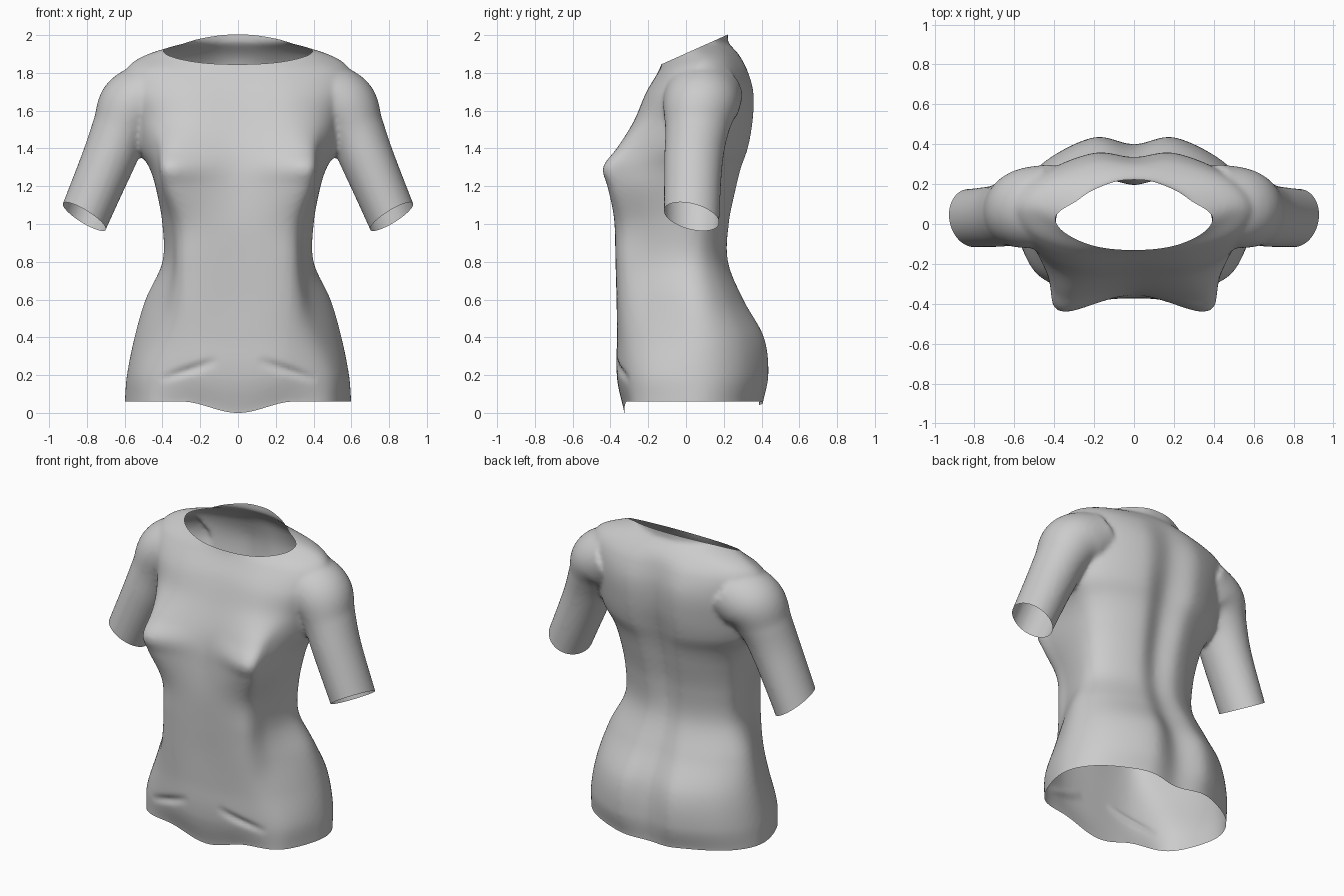
import bpy, bmesh, math
from mathutils import Vector

if "Cube" in bpy.data.objects:
    bpy.data.objects.remove(bpy.data.objects["Cube"])

# Torso rows: z, front centre y, front corner x/y, front side x/y,
# half width and its y, back lobe y, back centre y
TORSO = [
    (0.06, -.325, .30, -.31, .50, -.235, .60, .05, .400, .385),
    (0.20, -.365, .28, -.345, .50, -.23, .588, .06, .432, .400),
    (0.40, -.365, .28, -.345, .44, -.22, .548, .06, .410, .370),
    (0.60, -.365, .28, -.35, .39, -.20, .490, .04, .300, .280),
    (0.80, -.370, .28, -.355, .35, -.20, .400, .02, .220, .205),
    (1.00, -.372, .28, -.365, .36, -.22, .400, .02, .225, .200),
    (1.20, -.360, .34, -.415, .41, -.28, .435, .03, .265, .235),
    (1.30, -.350, .36, -.440, .425, -.28, .47, .04, .290, .260),
    (1.40, -.325, .34, -.365, .44, -.24, .53, .05, .325, .290),
    (1.55, -.265, .30, -.265, .48, -.15, .56, .06, .350, .325),
    (1.70, -.205, .30, -.20, .52, -.10, .585, .07, .352, .335),
    (1.82, -.140, .28, -.125, .50, -.05, .59, .08, .315, .315),
    (1.89, -.120, .22, -.08, .40, -.01, .50, .09, .270, .285),
    (1.96, -.120, .14, -.10, .24, -.03, .285, .06, .210, .222),
]
# Sleeve rows: path parameter, centre x, y, z, radius, depth radius
SLEEVE = [
    (0, .42, .09, 1.69, .18, .21),
    (1, .55, .08, 1.62, .19, .20),
    (2, .62, .06, 1.50, .155, .17),
    (3, .69, .04, 1.33, .142, .155),
    (4, .815, .03, 1.035, .132, .147),
    (4.4, .865, .03, .915, .132, .147),
]


def sample(rows, t):
    """Smooth curve through rows whose first entry is the parameter."""
    n = len(rows)
    i = max(k for k in range(n - 1) if rows[k][0] <= t or k == 0)

    def slope(k, c):
        a, b = rows[max(k - 1, 0)], rows[min(k + 1, n - 1)]
        return (b[c] - a[c]) / (b[0] - a[0])
    a, b = rows[i], rows[i + 1]
    h = b[0] - a[0]
    u = (t - a[0]) / h
    out = [t]
    for c in range(1, len(a)):
        out.append((2*u**3 - 3*u*u + 1) * a[c] + (u**3 - 2*u*u + u) * h * slope(i, c)
                   + (3*u*u - 2*u**3) * b[c] + (u**3 - u*u) * h * slope(i + 1, c))
    return out


def torso_ring(row, z):
    _, yf, x1, y1, x2, y2, hw, ys, yb, yb0 = row
    half = [(x1, y1), (x2, y2), (hw, ys), (hw * .82, ys + .6 * (yb - ys)), (hw * .36, yb)]
    pts = [(0, yf)] + half + [(0, yb0)] + [(-x, y) for x, y in reversed(half)]
    n, ring = len(pts), []
    for i in range(n):
        p = [Vector(pts[(i + k) % n]) for k in (-1, 0, 1, 2)]
        for s in range(8):
            u = s / 8
            q = 0.5 * (2*p[1] + (p[2] - p[0])*u + (2*p[0] - 5*p[1] + 4*p[2] - p[3])*u*u
                       + (3*p[1] - p[0] - 3*p[2] + p[3])*u**3)
            ring.append((q.x, q.y, z))
    return ring


def sleeve_ring(t, side):
    _, x, y, z, r, ry = sample(SLEEVE, t)
    a, b = sample(SLEEVE, max(t - .05, 0)), sample(SLEEVE, min(t + .05, 4.4))
    d = Vector((b[1] - a[1], b[3] - a[3])).normalized()
    ring = []
    for k in range(48):
        w = 2 * math.pi * k / 48
        ring.append((side * (x - d.y * r * math.cos(w)), y + ry * math.sin(w),
                     z + d.x * r * math.cos(w)))
    return ring


def loft(bm, rings):
    vs = [[bm.verts.new(p) for p in ring] for ring in rings]
    faces = [bm.faces.new(vs[0]), bm.faces.new(vs[-1])]
    for a, b in zip(vs, vs[1:]):
        for i in range(len(a)):
            j = (i + 1) % len(a)
            faces.append(bm.faces.new((a[i], a[j], b[j], b[i])))
    bmesh.ops.recalc_face_normals(bm, faces=faces)


# Closed torso and sleeves, running past every opening
bm = bmesh.new()
rings = [torso_ring(TORSO[0], -.1)]
rings += [torso_ring(sample(TORSO, .06 + 1.9 * i / 95), .06 + 1.9 * i / 95) for i in range(96)]
rings.append(torso_ring(TORSO[-1], 2.15))
loft(bm, rings)
for side in (1, -1):
    loft(bm, [sleeve_ring(4.4 * i / 50, side) for i in range(51)])
mesh = bpy.data.meshes.new("shirt")
bm.to_mesh(mesh)
bm.free()
shirt = bpy.data.objects.new("shirt", mesh)
bpy.context.collection.objects.link(shirt)

# Fuse into one skin and soften the seams
mod = shirt.modifiers.new("fuse", 'REMESH')
mod.mode = 'VOXEL'
mod.voxel_size = 0.014
mod = shirt.modifiers.new("soften", 'SMOOTH')
mod.factor = 0.5
mod.iterations = 6
fused = bpy.data.meshes.new_from_object(
    shirt.evaluated_get(bpy.context.evaluated_depsgraph_get()))
shirt.modifiers.clear()
shirt.data = fused

# Cut open the hem, neck and cuffs
bm = bmesh.new()
bm.from_mesh(fused)


def cut(point, normal, keep):
    verts = {v for v in bm.verts if keep(v.co)}
    faces = [f for f in bm.faces if all(v in verts for v in f.verts)]
    edges = {e for f in faces for e in f.edges}
    bmesh.ops.bisect_plane(bm, geom=list(verts) + list(edges) + faces, dist=1e-5,
                           plane_co=point, plane_no=normal, clear_outer=True)


cut((0, 0, .06), (0, 0, -1), lambda p: p.z < .3 and abs(p.x) < .7)
cut((0, -.12, 1.85), (0, -.15, .335), lambda p: p.z > 1.7 and abs(p.x) < .45)
for s in (1, -1):
    cut((s * .815, .03, 1.04), (s * .041, -.018, -.067),
        lambda p: s * p.x > .6 and .8 < p.z < 1.3)

# Hem points and the front folds
for v in bm.verts:
    p = v.co
    if p.y < -.1:
        a = Vector((abs(p.x), p.z)) - Vector((.10, .28))
        d = Vector((.30, -.10)).normalized()
        along, off = a.dot(d), a.x * d.y - a.y * d.x
        if 0 < along < .34:
            p.y += .016 * math.sin(math.pi * along / .34) * math.exp(-(off / .022) ** 2)
    fade = max(0, 1 - (p.z - .06) / .2)
    if abs(p.x) < .3 and fade > 0:
        bump = .5 + .5 * math.cos(math.pi * p.x / .3)
        p.z -= (.06 if p.y < 0 else .018) * bump * fade
bm.to_mesh(fused)
bm.free()

fabric = bpy.data.materials.new("light_grey_fabric")
fabric.diffuse_color = (.6, .6, .6, 1)
fabric.use_nodes = True
fabric.node_tree.nodes["Principled BSDF"].inputs["Base Color"].default_value = fabric.diffuse_color
fused.materials.clear()
fused.materials.append(fabric)
fused.shade_smooth()
